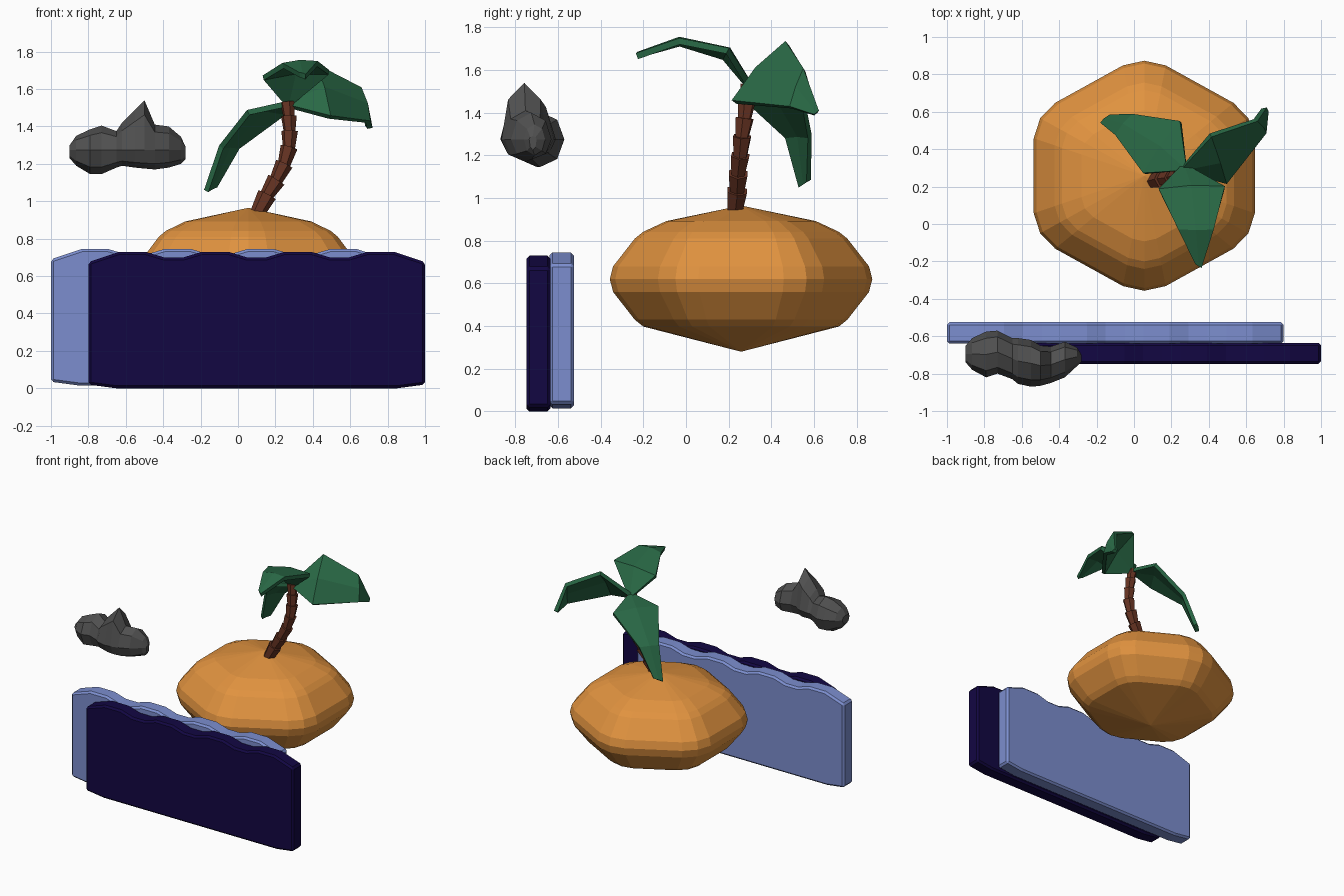
import bpy, bmesh, math
from mathutils import Vector

if "Cube" in bpy.data.objects:
    bpy.data.objects.remove(bpy.data.objects["Cube"])


def material(name, rgb):
    m = bpy.data.materials.new(name)
    m.diffuse_color = (*rgb, 1)
    m.use_nodes = True
    m.node_tree.nodes["Principled BSDF"].inputs["Base Color"].default_value = m.diffuse_color
    return m


SAND = material("sand", (0.75, 0.29, 0.05))
LEAF = material("leaf", (0.022, 0.14, 0.06))
BARK = material("bark", (0.14, 0.035, 0.017))
STONE = material("stone", (0.08, 0.08, 0.08))
DEEP = material("deep_water", (0.006, 0.002, 0.055))
SHALLOW = material("shallow_water", (0.2, 0.27, 0.62))


def finish(name, bm, mat):
    bmesh.ops.recalc_face_normals(bm, faces=bm.faces)
    me = bpy.data.meshes.new(name)
    bm.to_mesh(me)
    bm.free()
    me.materials.append(mat)
    ob = bpy.data.objects.new(name, me)
    bpy.context.collection.objects.link(ob)
    return ob


def add_loft(bm, rings, tip_a=None, tip_b=None):
    """Bridge closed rings; ends become a point or a flat cap."""
    vs = [[bm.verts.new(p) for p in r] for r in rings]
    n = len(vs[0])
    for a, b in zip(vs, vs[1:]):
        for i in range(n):
            j = (i + 1) % n
            bm.faces.new((a[i], a[j], b[j], b[i]))
    for ring, tip in ((vs[0], tip_a), (vs[-1], tip_b)):
        if tip is None:
            bm.faces.new(ring)
        else:
            t = bm.verts.new(tip)
            for i in range(n):
                bm.faces.new((ring[i], ring[(i + 1) % n], t))


# Wave boards: wavy-topped profile extruded in y
def wave_board(name, x0, y0, y1, z0, mat):
    prof = [(0, 0.02), (0.15, 0), (1.65, 0), (1.8, 0.02), (1.8, 0.675)]
    for k in (3, 2, 1, 0):
        c = 0.235 + 0.443 * k
        prof += [(c + 0.07, 0.73), (c - 0.07, 0.73)]
        if k:
            prof += [(c - 0.17, 0.7), (c - 0.273, 0.7)]
    prof.append((0, 0.675))
    bm = bmesh.new()
    add_loft(bm, [[(x0 + x, y, z0 + z) for x, z in prof] for y in (y0, y1)])
    ob = finish(name, bm, mat)
    bv = ob.modifiers.new("bevel", "BEVEL")
    bv.width = 0.014
    bv.segments = 1
    bv.limit_method = "ANGLE"
    bv.angle_limit = math.radians(50)


wave_board("front_wave", -0.8, -0.748, -0.635, 0.0, DEEP)
wave_board("back_wave", -1.0, -0.64, -0.525, 0.015, SHALLOW)

# Sand mound: rounded hexagon rings, three points per corner
cx, cy, cz = 0.055, 0.258, 0.62
outline = []
for k in range(6):
    a = math.radians(90 + 60 * k)
    for da, r in ((-10.5, 0.6), (0, 0.615), (10.5, 0.6)):
        t = a + math.radians(da)
        outline.append((r * math.cos(t) * 1.045, r * math.sin(t)))
top = [(0.272, 0.57), (0.222, 0.745), (0.19, 0.81), (0.06, 0.975)]
levels = top + [(0, 1)] + [(-dz, s) for dz, s in reversed(top[1:])]
bm = bmesh.new()
add_loft(bm, [[(cx + x * s, cy + y * s, cz + dz) for x, y in outline] for dz, s in levels],
         (cx, cy, 0.965), (cx, cy, 0.28))
finish("sand_mound", bm, SAND)

# Palm trunk: flared hexagonal segments following a curved path
path = [Vector(p) for p in ((0.1, 0.228, 0.93), (0.155, 0.24, 1.035), (0.205, 0.245, 1.115),
                            (0.247, 0.255, 1.2), (0.273, 0.263, 1.29), (0.276, 0.275, 1.375),
                            (0.272, 0.285, 1.455), (0.266, 0.295, 1.53))]
bm = bmesh.new()
for i, (a, b) in enumerate(zip(path, path[1:])):
    d = (b - a).normalized()
    u = d.cross(Vector((0, 1, 0))).normalized()
    v = d.cross(u)
    k = 1 - 0.035 * i
    hexa = [(math.cos(t * math.pi / 3 + i), math.sin(t * math.pi / 3 + i)) for t in range(6)]
    add_loft(bm, [[p + (u * c + v * s) * r * k for c, s in hexa]
                  for p, r in ((a - d * 0.02, 0.036), (b, 0.052))])
finish("palm_trunk", bm, BARK)


# Palm leaves: rows of paired edge points with a slightly raised spine
def leaf(name, left, right):
    root = Vector((0.27, 0.3, 1.52))
    rows = []
    for l, r in zip(left, right):
        l, r = Vector(l), Vector(r)
        rows.append((l, r))
    l0, r0 = rows[0]
    rows.insert(0, (root + (l0 - r0) * 0.05, root + (r0 - l0) * 0.05))
    bm = bmesh.new()
    grid = []
    for i, (l, r) in enumerate(rows):
        nxt, prv = rows[min(i + 1, 3)], rows[max(i - 1, 0)]
        along = (nxt[0] + nxt[1]) - (prv[0] + prv[1])
        up = along.cross(l - r).normalized()
        if up.z < 0:
            up = -up
        mid = (l + r) / 2 + up * (l - r).length * 0.06
        grid.append([bm.verts.new(p) for p in (l, mid, r)])
    for a, b in zip(grid, grid[1:]):
        for i in (0, 1):
            bm.faces.new((a[i], a[i + 1], b[i + 1], b[i]))
    ob = finish(name, bm, LEAF)
    so = ob.modifiers.new("thickness", "SOLIDIFY")
    so.thickness = 0.03
    so.offset = 0


leaf("left_leaf", [(0.055, 0.27, 1.475), (-0.09, 0.47, 1.29), (-0.17, 0.535, 1.055)],
     [(0.25, 0.545, 1.475), (0.0, 0.58, 1.29), (-0.12, 0.575, 1.08)])
leaf("right_leaf", [(0.41, 0.475, 1.725), (0.65, 0.555, 1.6), (0.695, 0.62, 1.405)],
     [(0.49, 0.225, 1.45), (0.695, 0.49, 1.425), (0.705, 0.6, 1.39)])
leaf("front_leaf", [(0.135, 0.18, 1.66), (0.24, -0.03, 1.725), (0.33, -0.21, 1.675)],
     [(0.485, 0.195, 1.69), (0.425, -0.03, 1.735), (0.36, -0.23, 1.665)])

# Floating rock: octagonal sections along x as (x, z low, z high, y front, y back)
sections = [(-0.9, 1.23, 1.3, -0.74, -0.65), (-0.865, 1.19, 1.35, -0.78, -0.61),
            (-0.79, 1.145, 1.385, -0.82, -0.575), (-0.73, 1.145, 1.405, -0.8, -0.57),
            (-0.65, 1.18, 1.375, -0.83, -0.61), (-0.62, 1.19, 1.42, -0.855, -0.61),
            (-0.55, 1.18, 1.49, -0.87, -0.62), (-0.5, 1.175, 1.54, -0.865, -0.65),
            (-0.445, 1.17, 1.41, -0.85, -0.655), (-0.37, 1.18, 1.4, -0.82, -0.63),
            (-0.305, 1.2, 1.345, -0.76, -0.66), (-0.28, 1.225, 1.29, -0.735, -0.7)]
rings = []
for x, zl, zh, yf, yb in sections:
    ring = []
    for k in range(8):
        c, s = math.cos(k * math.pi / 4), math.sin(k * math.pi / 4)
        h = zh - 1.275 if s > 0 else 1.275 - zl
        ring.append((x, (yf + yb) / 2 + (yb - yf) / 2 * c, 1.275 + h * s))
    rings.append(ring)
bm = bmesh.new()
add_loft(bm, rings)
finish("floating_rock", bm, STONE)
